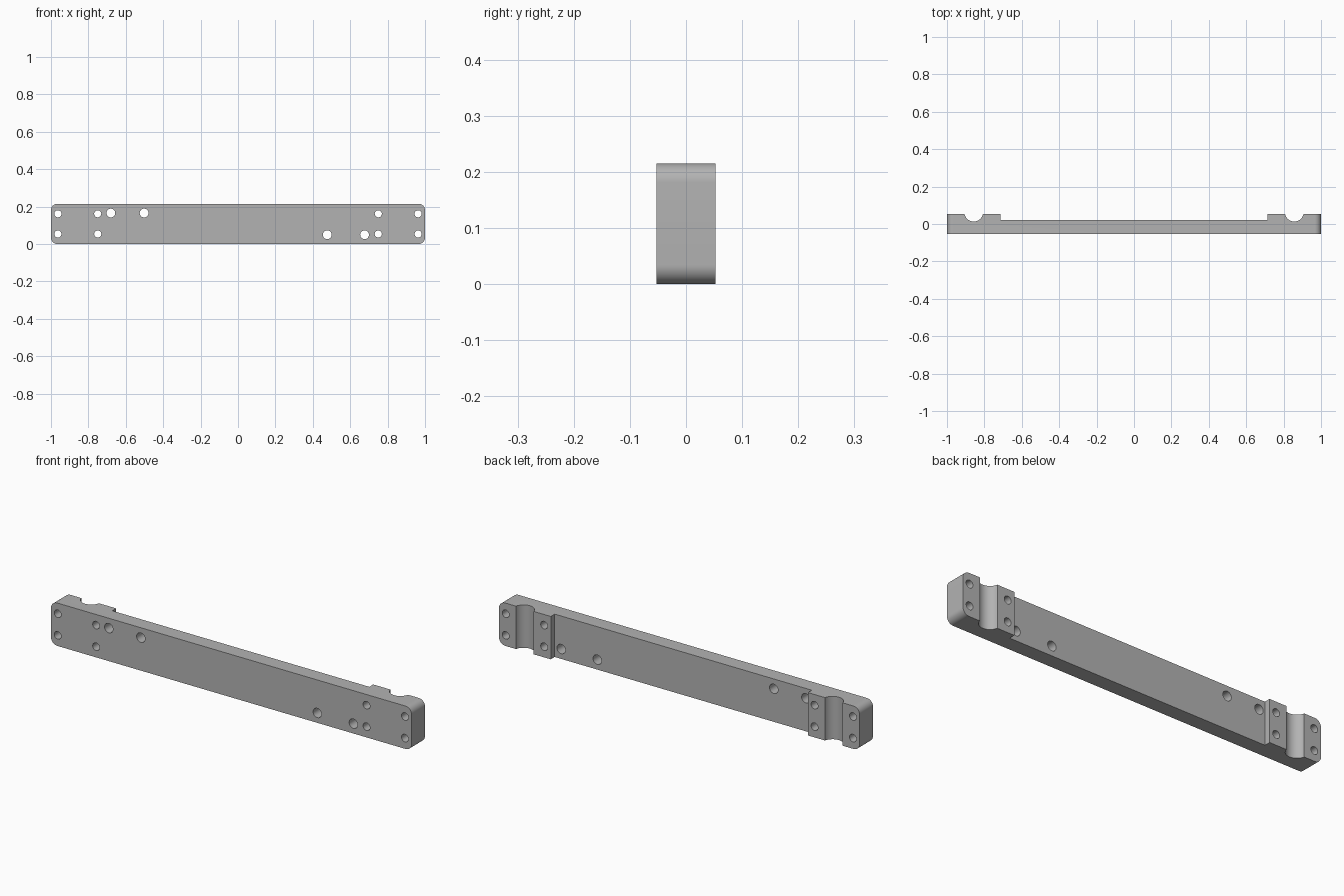
import bpy
import bmesh
from math import radians, cos, sin
from mathutils import Matrix

default = bpy.data.objects.get("Cube")
if default:
    bpy.data.objects.remove(default)

HEIGHT = 0.215
HALF_DEPTH = 0.053
CORNER = 0.034
RECESS_Y = 0.022      # back face of the thin middle section
RECESS_X = 0.713      # where the end pads begin

grey = bpy.data.materials.new("machined grey")
grey.use_nodes = True
colour = (0.45, 0.45, 0.45, 1)
grey.diffuse_color = colour
grey.node_tree.nodes["Principled BSDF"].inputs["Base Color"].default_value = colour


def make_object(name, bm):
    bmesh.ops.recalc_face_normals(bm, faces=bm.faces)
    mesh = bpy.data.meshes.new(name)
    bm.to_mesh(mesh)
    bm.free()
    mesh.materials.append(grey)
    obj = bpy.data.objects.new(name, mesh)
    bpy.context.collection.objects.link(obj)
    return obj


def rounded_bar():
    """Rounded rectangle in the xz plane, extruded through the depth."""
    bm = bmesh.new()
    verts = []
    corners = [(1, 1), (-1, 1), (-1, -1), (1, -1)]
    for quarter, (sx, sz) in enumerate(corners):
        cx = sx * (1 - CORNER)
        cz = HEIGHT / 2 + sz * (HEIGHT / 2 - CORNER)
        for step in range(13):
            a = radians(90 * quarter + 7.5 * step)
            verts.append(bm.verts.new((cx + CORNER * cos(a), -HALF_DEPTH, cz + CORNER * sin(a))))
    face = bm.faces.new(verts)
    new = bmesh.ops.extrude_face_region(bm, geom=[face])["geom"]
    moved = [g for g in new if isinstance(g, bmesh.types.BMVert)]
    bmesh.ops.translate(bm, verts=moved, vec=(0, 2 * HALF_DEPTH, 0))
    return make_object("mounting_bar", bm)


def cylinder(bm, centre, radius, length, segments, axis):
    turn = Matrix.Rotation(radians(90), 4, "X") if axis == "Y" else Matrix.Identity(4)
    bmesh.ops.create_cone(bm, cap_ends=True, segments=segments, radius1=radius, radius2=radius,
                          depth=length, matrix=Matrix.Translation(centre) @ turn)


bar = rounded_bar()
cutters = []

# Middle recess between the end pads
bm = bmesh.new()
bmesh.ops.create_cube(bm, size=1, matrix=Matrix.Translation((0, RECESS_Y + 0.1, HEIGHT / 2))
                      @ Matrix.Diagonal((2 * RECESS_X, 0.2, 1, 1)))
cutters.append(make_object("recess_cutter", bm))

# Upright round grooves in the pads
bm = bmesh.new()
for side in (-1, 1):
    cylinder(bm, (side * 0.857, 0.063, HEIGHT / 2), 0.05, 1, 64, "Z")
cutters.append(make_object("groove_cutter", bm))

# Through holes: four small ones per pad, two larger ones beside each pad
bm = bmesh.new()
for side in (-1, 1):
    for x in (0.75, 0.963):
        for dz in (-0.054, 0.054):
            cylinder(bm, (side * x, 0, HEIGHT / 2 + dz), 0.019, 1, 32, "Y")
for x, dz in ((-0.68, 0.058), (-0.502, 0.058), (0.477, -0.058), (0.677, -0.058)):
    cylinder(bm, (x, 0, HEIGHT / 2 + dz), 0.0235, 1, 32, "Y")
cutters.append(make_object("hole_cutter", bm))

# Cut everything and tidy up
bpy.ops.object.select_all(action="DESELECT")
bpy.context.view_layer.objects.active = bar
bar.select_set(True)
for cutter in cutters:
    cutter.hide_render = True
    mod = bar.modifiers.new(cutter.name, "BOOLEAN")
    mod.operation = "DIFFERENCE"
    mod.solver = "EXACT"
    mod.object = cutter
    bpy.ops.object.modifier_apply(modifier=mod.name)
    bpy.data.objects.remove(cutter)

bpy.ops.object.shade_smooth_by_angle(angle=radians(30))
